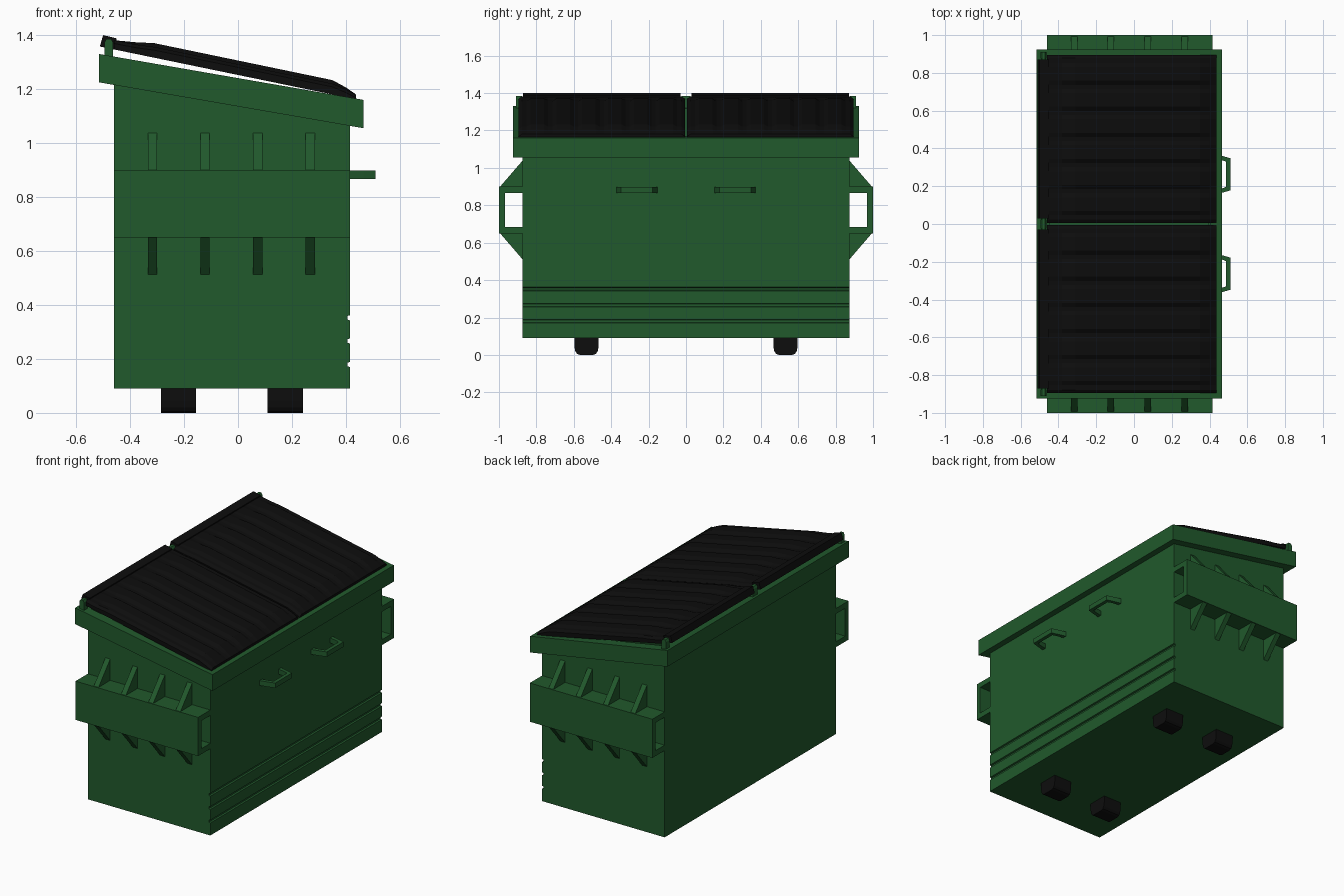
import bpy, bmesh

if "Cube" in bpy.data.objects:
    bpy.data.objects.remove(bpy.data.objects["Cube"])


def material(name, color):
    m = bpy.data.materials.new(name)
    m.diffuse_color = color
    m.use_nodes = True
    m.node_tree.nodes["Principled BSDF"].inputs["Base Color"].default_value = m.diffuse_color
    return m


GREEN = material("green_paint", (0.015, 0.10, 0.025, 1))
BLACK = material("black_plastic", (0.004, 0.004, 0.004, 1))


def loft(name, loops, mat, cap=True, ring=True):
    """Skin equal-length loops; cap the ends, or join last to first."""
    bm = bmesh.new()
    rows = [[bm.verts.new(p) for p in lp] for lp in loops]
    n = len(rows[0])
    pairs = list(zip(rows, rows[1:])) + ([] if cap else [(rows[-1], rows[0])])
    for a, b in pairs:
        for i in range(n if ring else n - 1):
            j = (i + 1) % n
            bm.faces.new((a[i], a[j], b[j], b[i]))
    if cap:
        bm.faces.new(rows[0])
        bm.faces.new(rows[-1])
    bmesh.ops.recalc_face_normals(bm, faces=bm.faces)
    me = bpy.data.meshes.new(name)
    bm.to_mesh(me)
    bm.free()
    ob = bpy.data.objects.new(name, me)
    me.materials.append(mat)
    bpy.context.collection.objects.link(ob)
    return ob


def prism(name, pts, axis, a, b, mat, ring=True):
    """Extrude a 2D profile along an axis from a to b."""
    def put(p, t):
        return {'x': (t, *p), 'y': (p[0], t, p[1]), 'z': (*p, t)}[axis]
    return loft(name, [[put(p, t) for p in pts] for t in (a, b)], mat, True, ring)


def rim_z(x):
    return 1.33 - 0.1735 * (x + 0.515)


# Hollow body with three pressed grooves along the front wall
XB, XF = -0.46, 0.415
profile = [(XB, rim_z(XB) - 0.01), (XB, 0.09), (XF, 0.09)]
for z in (0.17, 0.257, 0.343):
    profile += [(XF, z), (XF - 0.01, z + 0.003), (XF - 0.01, z + 0.016), (XF, z + 0.019)]
profile.append((XF, rim_z(XF) - 0.01))
body = prism("body", profile, 'y', -0.875, 0.875, GREEN, ring=False)
# make sure walls thicken inward
wall = body.modifiers.new("walls", 'SOLIDIFY')
wall.thickness = 0.02
bm = bmesh.new()
bm.from_mesh(body.data)
bm.faces.ensure_lookup_table()
back = min(bm.faces, key=lambda f: f.calc_center_median().x)
wall.offset = -1 if back.normal.x < 0 else 1
bm.free()


# Sloped rim around the opening
def rim_loop(x0, x1, y, drop):
    return [(x, s, rim_z(x) - drop) for x, s in ((x0, -y), (x1, -y), (x1, y), (x0, y))]


loft("rim", [rim_loop(-0.515, 0.465, 0.925, 0), rim_loop(-0.515, 0.465, 0.925, 0.105),
             rim_loop(-0.447, 0.402, 0.862, 0.105), rim_loop(-0.447, 0.402, 0.862, 0)],
     GREEN, cap=False)

for s, side in ((-1, "left"), (1, "right")):
    # Fork pocket and its gussets
    pocket = [(0.873, 0.9), (1, 0.9), (1, 0.65), (0.873, 0.65),
              (0.873, 0.685), (0.967, 0.685), (0.967, 0.865), (0.873, 0.865)]
    prism(f"fork_pocket_{side}", [(s * y, z) for y, z in pocket], 'x', XB, XF, GREEN)
    for i in range(4):
        x = -0.317 + 0.195 * i
        for part, z0, z1 in (("upper", 0.895, 1.04), ("lower", 0.655, 0.51)):
            tri = [(s * 0.873, z0), (s * 0.998, z0), (s * 0.873, z1)]
            prism(f"{part}_gusset_{side}_{i + 1}", tri, 'x', x - 0.017, x + 0.017, GREEN)

    # Front grab handle
    handle = [(0.41, 0.152), (0.465, 0.165), (0.51, 0.178), (0.51, 0.348), (0.465, 0.361), (0.41, 0.374),
              (0.41, 0.348), (0.465, 0.338), (0.487, 0.33), (0.487, 0.196), (0.465, 0.188), (0.41, 0.178)]
    prism(f"handle_{side}", [(x, s * y) for x, y in handle], 'z', 0.866, 0.898, GREEN)

    # Wheels with rounded treads
    half = [(0.065, 0.095), (0.065, 0.045), (0.06, 0.02), (0.051, 0.006), (0.036, 0)]
    tread = half + [(-y, z) for y, z in reversed(half)]
    for x0, end in ((-0.285, "back"), (0.11, "front")):
        prism(f"wheel_{end}_{side}", [(s * 0.532 + y, z) for y, z in tread], 'x', x0, x0 + 0.13, BLACK)

    # Ribbed lid: (x, flat height, rib height) along the slope
    steps = [(-0.46, 0.034, 0.034), (-0.38, 0.035, 0.043), (-0.31, 0.04, 0.054),
             (0.35, 0.04, 0.053), (0.40, 0.029, 0.036), (0.437, 0.018, 0.018)]

    def section(y, rib, edge=0.0):
        def base(x):
            return 1.345 - 0.206 * (x + 0.45)
        top = [(x, s * y, base(x) + a + (b - a) * rib - edge) for x, a, b in steps]
        return [(0.437, s * y, base(0.437)), (-0.46, s * y, base(-0.46))] + top

    stations = [section(0.005, 0, 0.012), section(0.025, 0)]
    for i in range(6):
        c = 0.105 + 0.138 * i
        stations += [section(c + d, r) for d, r in ((-0.058, 0), (-0.036, 1), (0.036, 1), (0.058, 0))]
    stations += [section(0.878, 0), section(0.895, 0, 0.012)]
    loft(f"lid_{side}", stations, BLACK)

    # Hinge sleeve along the lid's back edge
    sleeve = [(-0.512, 1.358), (-0.5, 1.4), (-0.45, 1.388), (-0.457, 1.346)]
    prism(f"hinge_sleeve_{side}", sleeve, 'y', s * 0.03, s * 0.872, BLACK)

# Hinge posts with rounded tops and the rod through them
post = [(-0.495, 1.29), (-0.463, 1.29), (-0.463, 1.372), (-0.47, 1.385), (-0.488, 1.385), (-0.495, 1.372)]
for name, y0, y1 in (("left", -0.91, -0.876), ("middle", -0.024, 0.024), ("right", 0.876, 0.91)):
    prism(f"hinge_post_{name}", post, 'y', y0, y1, GREEN)
bpy.ops.mesh.primitive_cylinder_add(vertices=12, radius=0.01, depth=1.8,
                                    location=(-0.479, 0, 1.37), rotation=(1.5708, 0, 0))
rod = bpy.context.object
rod.name = "hinge_rod"
rod.data.materials.append(GREEN)
